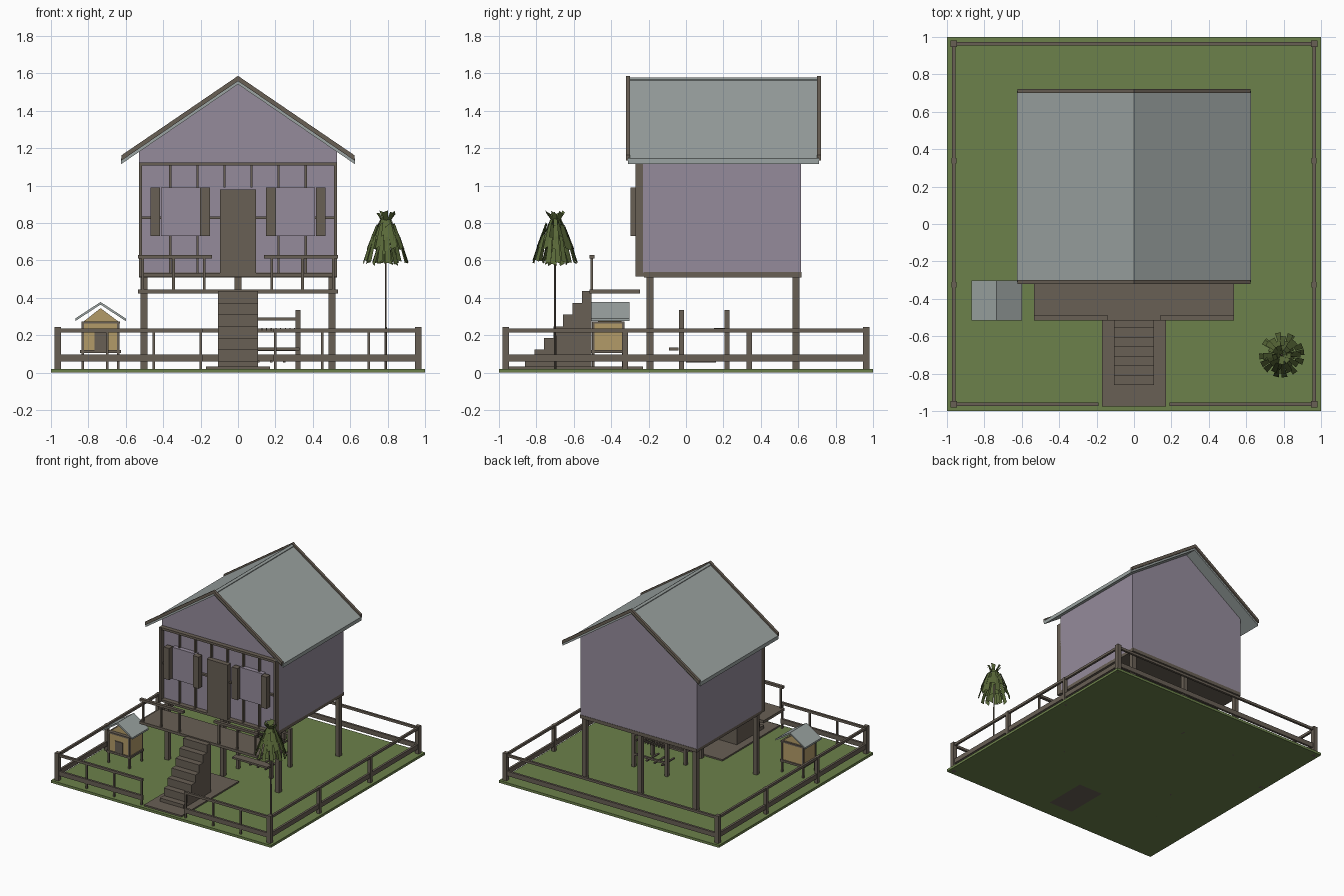
import bpy, bmesh, math, random
from mathutils import Vector

if "Cube" in bpy.data.objects:
    bpy.data.objects.remove(bpy.data.objects["Cube"])

random.seed(4)


def material(name, r, g, b):
    m = bpy.data.materials.new(name)
    m.diffuse_color = (r, g, b, 1)
    m.use_nodes = True
    m.node_tree.nodes["Principled BSDF"].inputs["Base Color"].default_value = m.diffuse_color
    return m


WOOD = material("wood", 0.14, 0.115, 0.09)
WALL = material("wall_paint", 0.30, 0.26, 0.33)
ROOF = material("roof_sheet", 0.33, 0.37, 0.36)
GRASS = material("grass", 0.15, 0.22, 0.07)
TAN = material("light_wood", 0.45, 0.33, 0.14)
LEAF = material("leaf", 0.10, 0.14, 0.04)


def finish(name, bm, mat):
    bmesh.ops.recalc_face_normals(bm, faces=bm.faces)
    mesh = bpy.data.meshes.new(name)
    bm.to_mesh(mesh)
    bm.free()
    mesh.materials.append(mat)
    ob = bpy.data.objects.new(name, mesh)
    bpy.context.collection.objects.link(ob)
    return ob


def add_prism(bm, profile, y0, y1):
    """Extrude an (x, z) profile along y."""
    face = bm.faces.new([bm.verts.new((x, y0, z)) for x, z in profile])
    ext = bmesh.ops.extrude_face_region(bm, geom=[face])
    verts = [v for v in ext["geom"] if isinstance(v, bmesh.types.BMVert)]
    bmesh.ops.translate(bm, verts=verts, vec=(0, y1 - y0, 0))


def prism(name, mat, profile, *spans):
    bm = bmesh.new()
    for y0, y1 in spans:
        add_prism(bm, profile, y0, y1)
    return finish(name, bm, mat)


def boxes(name, mat, specs, mirror=False):
    """Each spec is x0, x1, y0, y1, z0, z1; mirror repeats it across x = 0."""
    bm = bmesh.new()
    for x0, x1, y0, y1, z0, z1 in specs:
        for a, b in [(x0, x1), (-x1, -x0)] if mirror else [(x0, x1)]:
            add_prism(bm, [(a, z0), (b, z0), (b, z1), (a, z1)], y0, y1)
    return finish(name, bm, mat)


def post(x, y, w, z0, z1):
    return (x - w / 2, x + w / 2, y - w / 2, y + w / 2, z0, z1)


def chevron(cx, half, ridge, eave, t):
    return [(cx - half, eave), (cx, ridge), (cx + half, eave),
            (cx + half, eave - t), (cx, ridge - t), (cx - half, eave - t)]


# Ground and path
boxes("ground", GRASS, [(-1, 1, -1, 1, 0, 0.02)])
boxes("path", WOOD, [(-0.17, 0.17, -0.975, -0.23, 0.015, 0.032)])

# House on stilts
boxes("stilts", WOOD, [post(x, y, 0.036, 0, 0.52)
                       for x in (-0.503, 0, 0.503) for y in (-0.193, 0.588)])
boxes("floor", WOOD, [(-0.53, 0.53, -0.225, 0.618, 0.51, 0.538)])
prism("house_walls", WALL, [(-0.53, 0.535), (0.53, 0.535), (0.53, 1.185),
                            (0, 1.55), (-0.53, 1.185)], (-0.23, 0.615))
prism("roof", ROOF, chevron(0, 0.625, 1.572, 1.145, 0.03), (-0.31, 0.71))
prism("roof_trim", WOOD, chevron(0, 0.622, 1.587, 1.163, 0.028),
      (-0.322, -0.3), (0.7, 0.722))
prism("ridge_cap", ROOF, chevron(0, 0.016, 1.578, 1.567, 0.01), (-0.3, 0.7))

# Front timber framing
boxes("front_frame", WOOD,
      [(0.512, 0.53, -0.27, -0.225, 0.515, 1.125)]
      + [(x - 0.006, x + 0.006, -0.25, -0.225, 0.99, 1.11) for x in (0.072, 0.217, 0.362)]
      + [(x - 0.006, x + 0.006, -0.25, -0.225, 0.53, 0.73) for x in (0.217, 0.362)]
      + [(0.09, 0.2, -0.25, -0.225, 0.822, 0.836),
         (0.41, 0.52, -0.25, -0.225, 0.822, 0.836)], mirror=True)
boxes("front_rails", WOOD, [(-0.52, 0.52, -0.265, -0.225, z, z + 0.018) for z in (0.515, 1.107)])
boxes("door", WOOD, [(-0.095, 0.095, -0.27, -0.225, 0.53, 0.98)])
boxes("window_panels", WALL, [(0.2, 0.412, -0.265, -0.225, 0.73, 0.99)], mirror=True)
boxes("shutters", WOOD, [(0.15, 0.202, -0.297, -0.25, 0.73, 0.99),
                         (0.417, 0.468, -0.297, -0.25, 0.73, 0.99)], mirror=True)

# Porch, railing and stairs
boxes("porch_deck", WOOD, [(-0.535, 0.535, -0.515, -0.245, 0.423, 0.445)])
boxes("porch_railing", WOOD,
      [(0.14, 0.535, -0.515, -0.49, 0.61, 0.63)]
      + [post(x, -0.503, 0.014, 0.44, 0.615) for x in (0.18, 0.345, 0.51)], mirror=True)
boxes("stairs", WOOD, [(-0.108, 0.108, -0.86 + i * 0.0505, -0.8095 + i * 0.0505,
                        0.0, 0.0625 * (i + 1) - 0.002) for i in range(7)])

# Fence
E = 0.963
boxes("fence_posts", WOOD,
      [post(E, y, 0.034, 0, 0.245) for y in (-E, E)]
      + [post(E, y, 0.028, 0, 0.235) for y in (-0.325, 0.338)]
      + [post(x, -E, 0.014, 0, 0.22) for x in (0.2, 0.45, 0.7)], mirror=True)
rails = []
for z0, z1 in ((0.06, 0.098), (0.215, 0.235)):
    rails += [(0.19, E, -E - 0.009, -E + 0.009, z0, z1),
              (0, E, E - 0.009, E + 0.009, z0, z1),
              (E - 0.009, E + 0.009, -E, E, z0, z1)]
boxes("fence_rails", WOOD, rails, mirror=True)

# Small hutch
boxes("hutch_body", TAN, [(-0.83, -0.635, -0.495, -0.335, 0.115, 0.27)])
prism("hutch_gable", TAN, [(-0.83, 0.27), (-0.635, 0.27), (-0.735, 0.345)], (-0.47, -0.345))
boxes("hutch_frame", WOOD,
      [post(x, y, 0.014, 0, 0.275) for x in (-0.83, -0.64) for y in (-0.495, -0.335)]
      + [(-0.845, -0.625, -0.505, -0.325, 0.105, 0.122),
         (-0.835, -0.63, -0.5, -0.33, 0.262, 0.275)])
boxes("hutch_door", WOOD, [(-0.768, -0.697, -0.502, -0.49, 0.122, 0.215)])
prism("hutch_roof", ROOF, chevron(-0.735, 0.135, 0.378, 0.29, 0.014), (-0.515, -0.302))

# Weaving frame under the house
boxes("loom_frame", WOOD,
      [post(x, y, 0.026, 0.015, 0.335) for x in (0.02, 0.32) for y in (-0.025, 0.22)]
      + [(0.01, 0.33, y - 0.008, y + 0.008, z, z + 0.016)
         for y, z in ((-0.025, 0.28), (0.22, 0.28), (-0.025, 0.115), (0.22, 0.115))]
      + [(0.01, 0.33, -0.09, -0.04, 0.12, 0.135)]
      + [(x, x + 0.014, 0, 0.16, 0.055, 0.065) for x in (0.1, 0.17, 0.24)])
boxes("loom_threads", WOOD, [(0.05 + i * 0.025, 0.056 + i * 0.025, 0.15, 0.21, 0.225, 0.24)
                             for i in range(11)])

# Tree: thin trunk and hanging leaf blades in tiers
bm = bmesh.new()
bmesh.ops.create_cone(bm, cap_ends=True, segments=6, radius1=0.007, radius2=0.004, depth=0.8)
bmesh.ops.translate(bm, verts=bm.verts, vec=(0.79, -0.70, 0.41))
finish("tree_trunk", bm, WOOD)

bm = bmesh.new()
base = Vector((0.79, -0.70, 0))
for r0, z0, r1, z1, count in ((0.005, 0.80, 0.05, 0.865, 7), (0.025, 0.83, 0.075, 0.72, 10),
                              (0.05, 0.80, 0.10, 0.67, 12), (0.075, 0.74, 0.12, 0.60, 14),
                              (0.03, 0.72, 0.07, 0.59, 9)):
    for i in range(count):
        a = math.tau * i / count + random.uniform(-0.2, 0.2)
        out = Vector((math.cos(a), math.sin(a), 0))
        side = Vector((-out.y, out.x, 0)) * 0.016 + Vector((0, 0, random.uniform(-0.01, 0.01)))
        dz = Vector((0, 0, random.uniform(-0.015, 0.0)))
        top = base + out * r0 + Vector((0, 0, z0)) + dz
        tip = base + out * r1 + Vector((0, 0, z1)) + dz
        bm.faces.new([bm.verts.new(p) for p in
                      (top - side * 0.6, top + side * 0.6, tip + side, tip - side)])
finish("tree_leaves", bm, LEAF)
